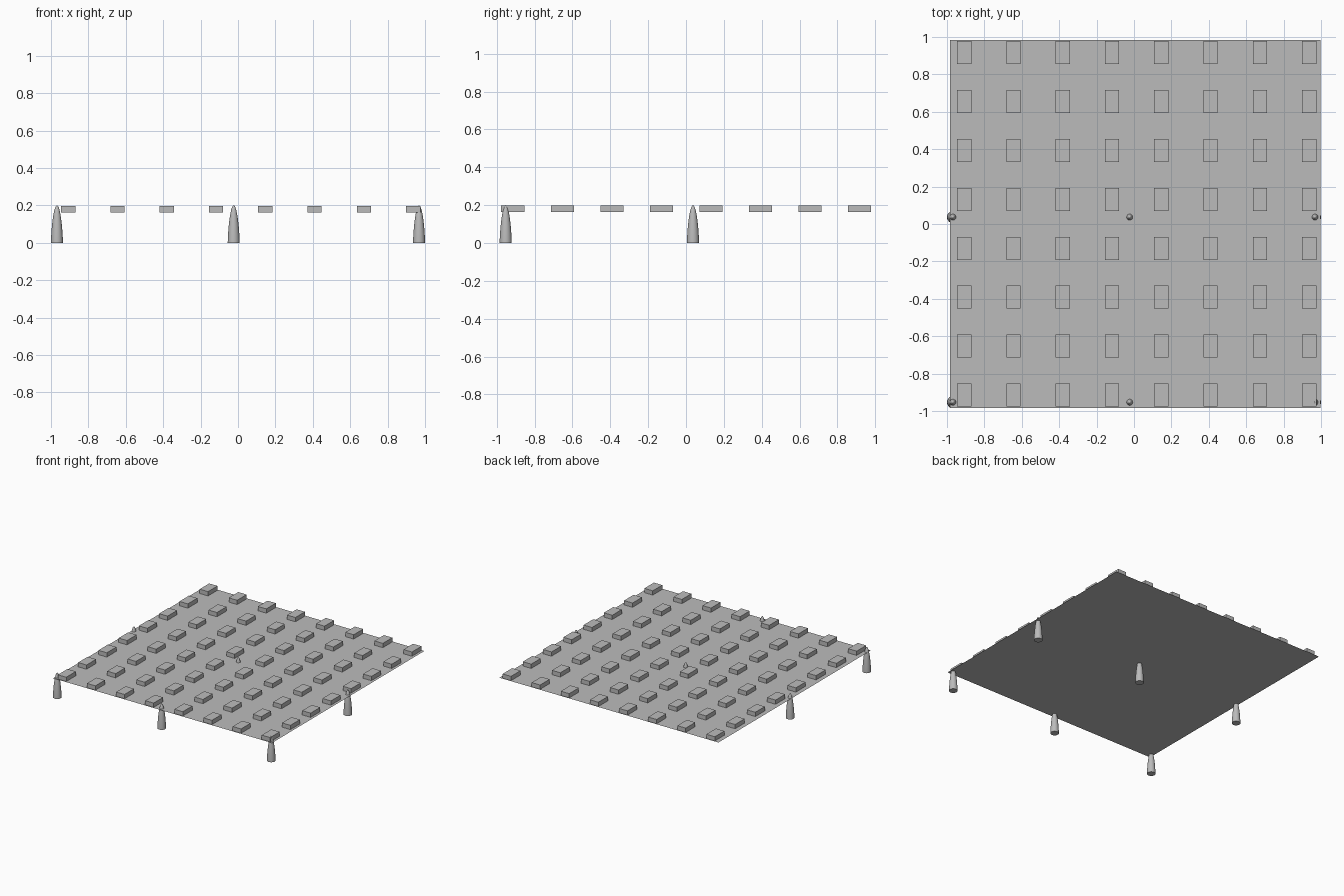
import bpy, bmesh, math

cube = bpy.data.objects.get("Cube")
if cube:
    bpy.data.objects.remove(cube)

grey = bpy.data.materials.new("plain_grey")
grey.use_nodes = True
grey.diffuse_color = (0.5, 0.5, 0.5, 1)
grey.node_tree.nodes["Principled BSDF"].inputs["Base Color"].default_value = (0.5, 0.5, 0.5, 1)

SHEET_Z = 0.163
TOP_Z = 0.198


def finish(name, bm, location):
    mesh = bpy.data.meshes.new(name)
    bm.to_mesh(mesh)
    bm.free()
    mesh.materials.append(grey)
    obj = bpy.data.objects.new(name, mesh)
    obj.location = location
    bpy.context.collection.objects.link(obj)
    return obj


# Flat square sheet
bm = bmesh.new()
bmesh.ops.create_grid(bm, x_segments=1, y_segments=1, size=1)
bmesh.ops.scale(bm, vec=(0.99, 0.985, 1), verts=bm.verts)
finish("sheet", bm, (0.007, 0, SHEET_Z))

# Eight by eight raised blocks, repeated with arrays
bm = bmesh.new()
bmesh.ops.create_cube(bm, size=1)
bmesh.ops.scale(bm, vec=(0.076, 0.123, TOP_Z - SHEET_Z), verts=bm.verts)
blocks = finish("blocks", bm, (-0.908, -0.915, (TOP_Z + SHEET_Z) / 2))
for label, step in (("columns", (0.2635, 0, 0)), ("rows", (0, 0.2617, 0))):
    array = blocks.modifiers.new(label, 'ARRAY')
    array.count = 8
    array.use_relative_offset = False
    array.use_constant_offset = True
    array.constant_offset_displace = step


# Bullet-shaped legs, poking through the sheet
def leg(x, y, radius=0.032, height=0.2, sides=32, rings=14):
    bm = bmesh.new()
    base = bmesh.ops.create_circle(bm, cap_ends=False, segments=sides, radius=radius)["verts"]
    bm.faces.new(base)
    loops = [base]
    for i in range(1, rings):
        t = math.sin(math.pi / 2 * i / rings)
        scale = math.sqrt(1 - t ** 1.5)
        loops.append([bm.verts.new((v.co.x * scale, v.co.y * scale, t * height)) for v in base])
    tip = bm.verts.new((0, 0, height))
    for k in range(sides):
        n = (k + 1) % sides
        for low, high in zip(loops, loops[1:]):
            bm.faces.new((low[k], low[n], high[n], high[k]))
        bm.faces.new((loops[-1][k], loops[-1][n], tip))
    bmesh.ops.recalc_face_normals(bm, faces=bm.faces)
    for face in bm.faces:
        face.smooth = len(face.verts) < 5
    for edge in bm.edges:
        edge.smooth = not any(len(f.verts) > 4 for f in edge.link_faces)
    finish("leg", bm, (x, y, 0))


for x in (-0.968, -0.023, 0.968):
    for y in (-0.953, 0.037):
        leg(x, y)
